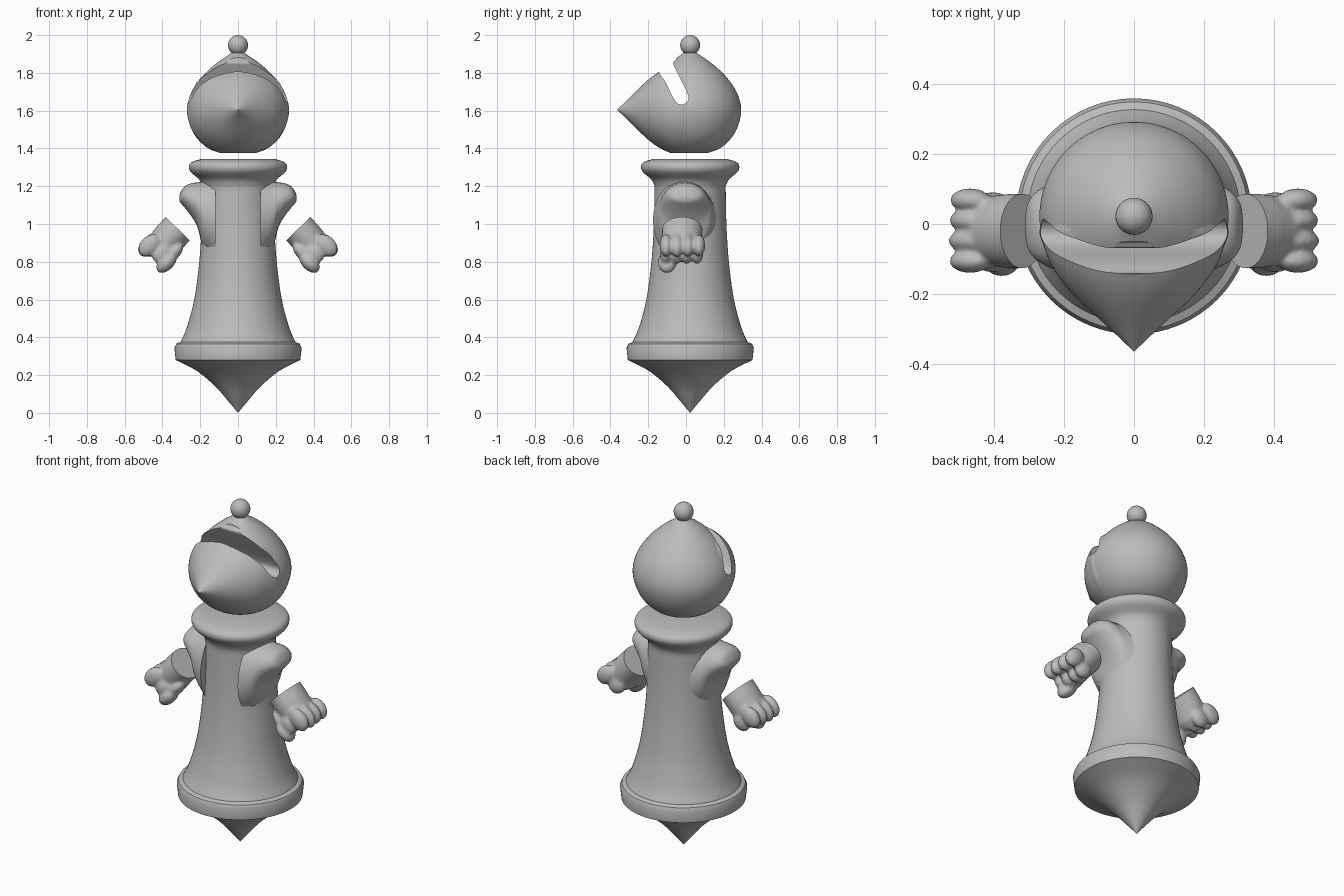
import bpy, bmesh, math
from mathutils import Vector, Matrix

if "Cube" in bpy.data.objects:
    bpy.data.objects.remove(bpy.data.objects["Cube"])

CY = 0.022  # body axis in y
grey = bpy.data.materials.new("plain grey")
grey.diffuse_color = (0.5, 0.5, 0.5, 1)
grey.use_nodes = True
grey.node_tree.nodes["Principled BSDF"].inputs["Base Color"].default_value = grey.diffuse_color


def smooth_path(pts, n=5):
    """Catmull-Rom curve through the given points."""
    pts = [Vector(p) for p in pts]
    q = [pts[0]] + pts + [pts[-1]]
    out = []
    for i in range(1, len(q) - 2):
        a, b, c, d = q[i - 1:i + 3]
        for k in range(n):
            t = k / n
            out.append(0.5 * (2 * b + (c - a) * t + (2 * a - 5 * b + 4 * c - d) * t * t
                              + (3 * b - a - 3 * c + d) * t ** 3))
    return out + [pts[-1]]


def finish(name, bm, angle=35):
    bmesh.ops.remove_doubles(bm, verts=bm.verts, dist=1e-5)
    bmesh.ops.recalc_face_normals(bm, faces=bm.faces)
    me = bpy.data.meshes.new(name)
    bm.to_mesh(me)
    bm.free()
    ob = bpy.data.objects.new(name, me)
    bpy.context.collection.objects.link(ob)
    me.materials.append(grey)
    shade(ob, angle)
    return ob


def shade(ob, angle):
    bpy.ops.object.select_all(action='DESELECT')
    bpy.context.view_layer.objects.active = ob
    ob.select_set(True)
    bpy.ops.object.shade_smooth_by_angle(angle=math.radians(angle))


def loft(bm, rings):
    loops = [[bm.verts.new(p) for p in r] for r in rings]
    n = len(loops[0])
    for a, b in zip(loops, loops[1:]):
        for i in range(n):
            bm.faces.new((a[i], a[(i + 1) % n], b[(i + 1) % n], b[i]))
    bm.faces.new(loops[0])
    bm.faces.new(loops[-1][::-1])


def lathe(name, profile, place, n=64, angle=35):
    """Spin (radius, height) pairs; place maps local x, y, h to the model."""
    bm = bmesh.new()
    loft(bm, [[place(max(r, 1e-4) * math.cos(2 * math.pi * i / n),
                     max(r, 1e-4) * math.sin(2 * math.pi * i / n), h)
               for i in range(n)] for r, h in profile])
    return finish(name, bm, angle)


def apply_all(ob):
    dg = bpy.context.evaluated_depsgraph_get()
    me = bpy.data.meshes.new_from_object(ob.evaluated_get(dg))
    ob.modifiers.clear()
    ob.data = me


def boolean(ob, other, op):
    m = ob.modifiers.new("cut", 'BOOLEAN')
    m.operation, m.object, m.solver = op, other, 'EXACT'
    apply_all(ob)
    bpy.data.objects.remove(other)


upright = lambda x, y, h: (x, y + CY, h)

# body: pointed underside, base ring, flared trunk and collar
tip = smooth_path([(0, 0), (0.05, 0.06), (0.12, 0.14), (0.215, 0.22), (0.315, 0.273)])
trunk = smooth_path([(0.305, 0.375), (0.272, 0.45), (0.232, 0.6), (0.205, 0.8),
                     (0.192, 1.0), (0.188, 1.2)])
collar = smooth_path([(0.188, 1.2), (0.205, 1.235), (0.25, 1.275), (0.26, 1.305),
                      (0.245, 1.328), (0.2, 1.343)])
lathe("body", tip + [Vector(p) for p in ((0.33, 0.28), (0.337, 0.345), (0.327, 0.366))]
      + trunk + collar[1:], upright)

# head: onion shape rising to a point, joined with a pointed visor facing front
hood = smooth_path([(0.09, 1.375), (0.165, 1.405), (0.235, 1.48), (0.27, 1.59), (0.25, 1.69),
                    (0.19, 1.78), (0.115, 1.85), (0.05, 1.895), (0, 1.93)])
head = lathe("head", hood, upright, 72)
snout = smooth_path([(0, 0.365), (0.062, 0.30), (0.15, 0.21), (0.202, 0.14),
                     (0.232, 0.07), (0.24, 0.0), (0.15, -0.1)])
visor = lathe("visor", snout, lambda x, y, h: (1.1 * x, -h, max(1.376, 1.605 + y)), 72)
boolean(head, visor, 'UNION')

# mouth slot: rounded channel cut straight across the head
slot = smooth_path([(-0.22, 1.98), (-0.15, 1.83), (-0.138, 1.795), (-0.105, 1.745), (-0.06, 1.655),
                    (-0.025, 1.632), (0.008, 1.65), (0.008, 1.69), (-0.055, 1.82),
                    (-0.068, 1.855), (-0.05, 1.88), (-0.06, 1.98)], 4)
bm = bmesh.new()
loft(bm, [[(x, y, z) for y, z in slot] for x in (-0.5, 0.5)])
boolean(head, finish("slot_cutter", bm), 'DIFFERENCE')
shade(head, 35)

# bobble on the head
bm = bmesh.new()
bmesh.ops.create_uvsphere(bm, u_segments=32, v_segments=16, radius=0.053,
                          matrix=Matrix.Translation((0, CY, 1.947)))
finish("bobble", bm)

# glove frame: d along the fingers, u across the thickness
d = Vector((0.70, 0, -0.714))
u = Vector((0.714, 0, 0.70))
cuff = Vector((0.32, -0.02, 0.976))
frame = Matrix((u, (0, 1, 0), d)).transposed().to_4x4()


def glove_point(a, b, c):
    return cuff + u * a + Vector((0, b, 0)) + d * c


def blob(bm, pos, size):
    bmesh.ops.create_uvsphere(bm, u_segments=20, v_segments=12, radius=1,
                              matrix=Matrix.Translation(glove_point(*pos)) @ frame
                              @ Matrix.Diagonal((*size, 1)))


def ellipse(n, fn):
    return [fn(math.cos(2 * math.pi * i / n), math.sin(2 * math.pi * i / n)) for i in range(n)]


def mirrored(ob, name):
    me = ob.data.copy()
    me.transform(Matrix.Scale(-1, 4, (1, 0, 0)))
    me.flip_normals()
    bpy.context.collection.objects.link(bpy.data.objects.new(name, me))


# glove: palm, four fingers and thumb fused, then cut flat at the cuff
bm = bmesh.new()
loft(bm, [ellipse(32, lambda c, s: glove_point(o + ru * c, ry * s, h))
          for h, o, ru, ry in ((-0.05, 0, 0.088, 0.108), (0.06, -0.003, 0.09, 0.106),
                               (0.13, -0.01, 0.09, 0.1), (0.17, -0.012, 0.075, 0.09))])
for k in range(4):
    blob(bm, (0.043, -0.086 + 0.058 * k, 0.168), (0.05, 0.034, 0.072 - 0.004 * abs(k - 1)))
    blob(bm, (-0.035, -0.086 + 0.055 * k, 0.155), (0.05, 0.032, 0.055))
blob(bm, (-0.085, -0.08, 0.17), (0.04, 0.05, 0.066))
blob(bm, (-0.075, -0.06, 0.11), (0.035, 0.05, 0.07))
glove = finish("right_glove", bm)
m = glove.modifiers.new("fuse", 'REMESH')
m.mode, m.voxel_size = 'VOXEL', 0.008
m = glove.modifiers.new("soften", 'SMOOTH')
m.factor, m.iterations = 0.5, 5
apply_all(glove)
bm = bmesh.new()
bm.from_mesh(glove.data)
cut = bmesh.ops.bisect_plane(bm, geom=bm.verts[:] + bm.edges[:] + bm.faces[:],
                             plane_co=cuff, plane_no=d, clear_inner=True)
bmesh.ops.holes_fill(bm, edges=[e for e in bm.edges if e.is_boundary], sides=0)
bm.to_mesh(glove.data)
bm.free()
shade(glove, 45)
mirrored(glove, "left_glove")

# shoulders: stubs growing out of the trunk, given as (x, bottom, top, half depth)
stub = [(0.12, 0.80, 1.24, 0.17), (0.185, 0.88, 1.225, 0.145), (0.215, 0.985, 1.22, 0.13),
        (0.25, 1.045, 1.215, 0.115), (0.285, 1.09, 1.197, 0.092), (0.305, 1.113, 1.165, 0.06),
        (0.311, 1.13, 1.148, 0.02)]
bm = bmesh.new()
loft(bm, [ellipse(32, lambda c, s: (x, -0.005 + w * c, (lo + hi) / 2 + (hi - lo) / 2 * s))
          for x, lo, hi, w in (v for v in smooth_path(
              [Vector(p) for p in stub], 3))])
shoulder = finish("right_shoulder", bm, 50)
mirrored(shoulder, "left_shoulder")
